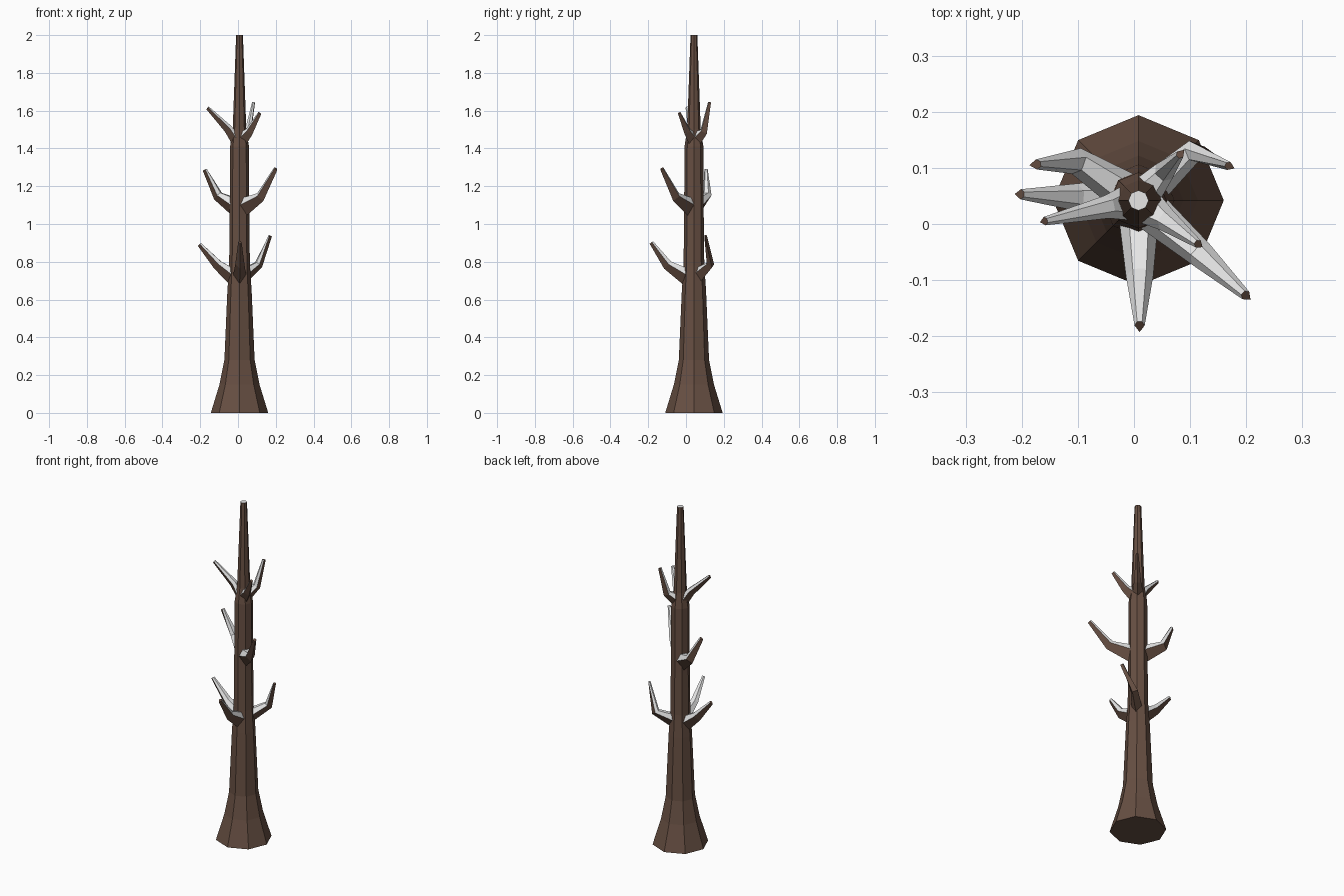
import bpy, bmesh, math
from mathutils import Vector

if "Cube" in bpy.data.objects:
    bpy.data.objects.remove(bpy.data.objects["Cube"])


def material(name, col):
    m = bpy.data.materials.new(name)
    m.diffuse_color = (*col, 1)
    m.use_nodes = True
    m.node_tree.nodes["Principled BSDF"].inputs["Base Color"].default_value = m.diffuse_color
    return m


BARK = material("bark brown", (0.135, 0.078, 0.055))
SNOW = material("snow white", (0.80, 0.80, 0.80))
CX, CY = 0.008, 0.042


def loft(name, rings, snow_sides=(), snow_top=False):
    """Skin a list of point rings, close both ends, paint chosen sides with snow."""
    bm = bmesh.new()
    loops = [[bm.verts.new(p) for p in r] for r in rings]
    n = len(loops[0])
    for a, b in zip(loops, loops[1:]):
        for i in range(n):
            j = (i + 1) % n
            f = bm.faces.new((a[i], a[j], b[j], b[i]))
            f.material_index = int(i in snow_sides)
    bm.faces.new(loops[0][::-1])
    bm.faces.new(loops[-1]).material_index = int(snow_top)
    bmesh.ops.recalc_face_normals(bm, faces=bm.faces)
    me = bpy.data.meshes.new(name)
    bm.to_mesh(me)
    bm.free()
    me.materials.append(BARK)
    me.materials.append(SNOW)
    ob = bpy.data.objects.new(name, me)
    bpy.context.collection.objects.link(ob)


# Trunk: eight sided, flared at the foot, snow on the cut top
profile = [(0, 0.152), (0.15, 0.106), (0.28, 0.080), (0.65, 0.064), (0.78, 0.055),
           (1.03, 0.052), (1.41, 0.050), (1.50, 0.036), (2.0, 0.018)]
loft("trunk", [[(CX + r * math.cos(k * math.pi / 4), CY + r * math.sin(k * math.pi / 4), z)
                for k in range(8)] for z, r in profile], snow_top=True)

# Branch cross-section: flat snowy top, bevelled snowy shoulders, keel below
SECTION = [(0.9, 0.1), (0.45, 0.75), (-0.45, 0.75), (-0.9, 0.1), (0, -1.0)]


def branch(name, z0, mid, tip, s=1.0):
    mid, tip = Vector(mid), Vector(tip)
    d = Vector((mid.x - CX, mid.y - CY, 0)).normalized()
    base = Vector((CX, CY, z0)) + d * 0.025
    d2 = (tip - mid).normalized()
    d1 = (mid - base).normalized()
    rings = []
    for p, t, w, h in ((base, d, 0.040, 0.062), (mid, (d1 + d2).normalized(), 0.027, 0.030),
                       (tip, d2, 0.010, 0.013)):
        side = t.cross(Vector((0, 0, 1))).normalized()
        up = side.cross(t)
        rings.append([p + side * a * w * s + up * b * h * s for a, b in SECTION])
    loft(name, rings, snow_sides=(0, 1, 2))


# Lower whorl
branch("lower_branch_front", 0.715, (0.010, -0.095, 0.785), (0.010, -0.182, 0.903))
branch("lower_branch_left", 0.715, (-0.105, 0.048, 0.785), (-0.203, 0.053, 0.893))
branch("lower_branch_right", 0.725, (0.108, 0.130, 0.785), (0.170, 0.103, 0.938), 0.85)
# Middle whorl
branch("middle_branch_right", 1.090, (0.120, -0.055, 1.145), (0.200, -0.128, 1.293))
branch("middle_branch_left", 1.090, (-0.105, 0.113, 1.150), (-0.175, 0.106, 1.288))
# Upper whorl
branch("upper_branch_left", 1.450, (-0.050, 0.030, 1.505), (-0.160, 0.005, 1.615), 0.85)
branch("upper_branch_right", 1.450, (0.060, 0.005, 1.490), (0.115, -0.036, 1.587), 0.85)
branch("upper_branch_back", 1.450, (0.055, 0.095, 1.490), (0.083, 0.125, 1.645), 0.8)
